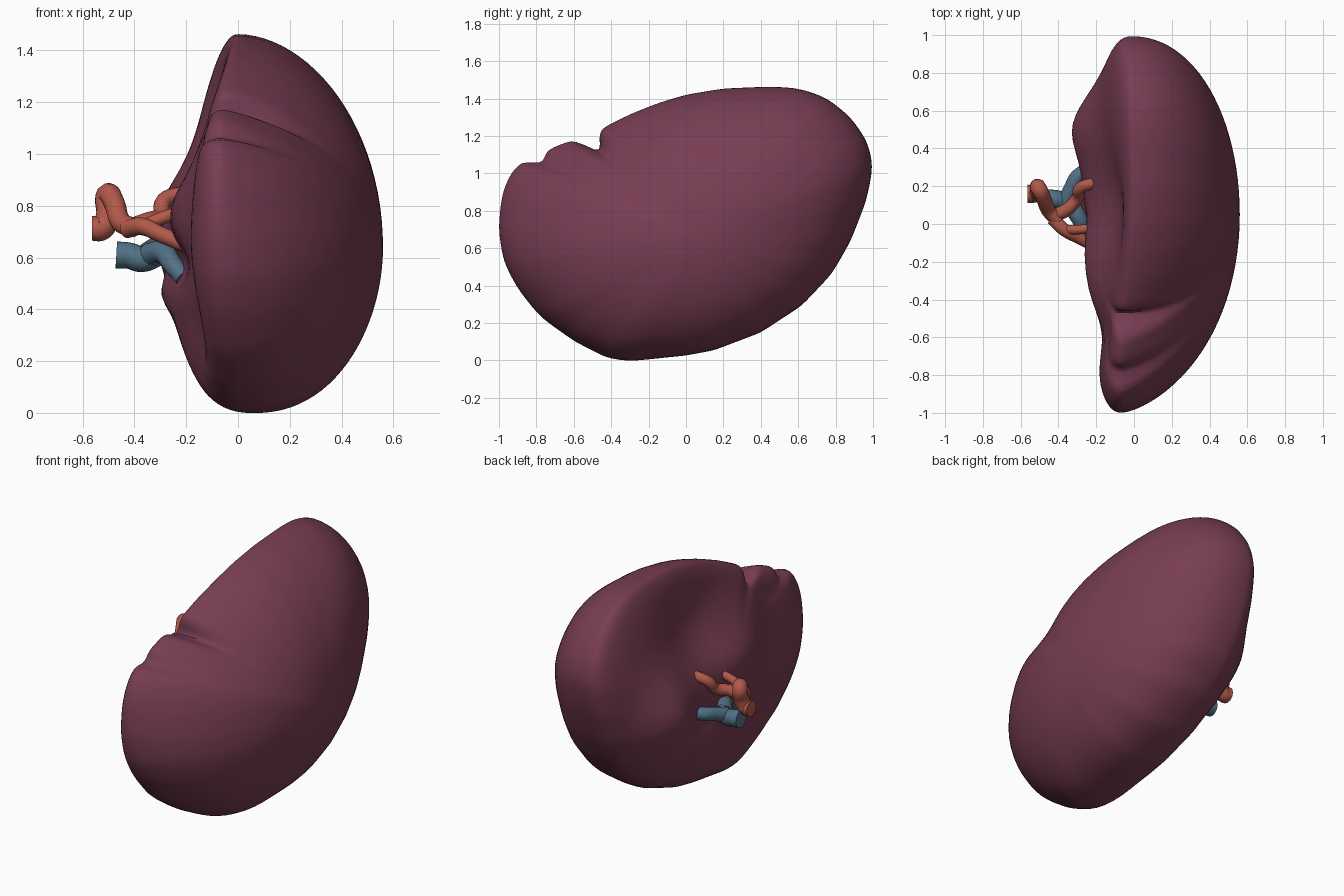
import bpy, bmesh, math

cube = bpy.data.objects.get("Cube")
if cube:
    bpy.data.objects.remove(cube)


def material(name, rgb):
    m = bpy.data.materials.new(name)
    m.use_nodes = True
    m.diffuse_color = (*rgb, 1)
    m.node_tree.nodes["Principled BSDF"].inputs["Base Color"].default_value = (*rgb, 1)
    return m


plum = material("plum", (0.187, 0.047, 0.086))
red = material("artery red", (0.44, 0.10, 0.068))
blue = material("vein blue", (0.085, 0.165, 0.235))


def activate(ob):
    bpy.ops.object.select_all(action='DESELECT')
    ob.select_set(True)
    bpy.context.view_layer.objects.active = ob


def finish(ob, mat):
    ob.data.materials.clear()
    ob.data.materials.append(mat)
    activate(ob)
    bpy.ops.object.shade_smooth_by_angle(angle=math.radians(50))


# Side outline (y, z) of the organ, without its notches
OUTLINE = [(-.44, 1.245), (-.3, 1.315), (-.15, 1.375), (0, 1.42), (.2, 1.453), (.45, 1.463),
           (.6, 1.455), (.75, 1.405), (.88, 1.3), (.97, 1.17), (1, 1.04), (.965, .86),
           (.88, .64), (.78, .465), (.62, .295), (.4, .15), (.15, .055), (0, .027),
           (-.3, -.003), (-.42, .013), (-.6, .105), (-.78, .235), (-.9, .385), (-.975, .53),
           (-1.002, .7), (-.985, .88), (-.94, 1), (-.865, 1.075), (-.73, 1.13), (-.6, 1.18)]
CY, CZ = 0.05, 0.64
STEPS, RINGS = 300, 48


def outline_radii():
    """Cast a ray to the outline for each angle, then soften the corners."""
    radii = []
    n = len(OUTLINE)
    for i in range(STEPS):
        a = 2 * math.pi * i / STEPS
        c, s = math.cos(a), math.sin(a)
        best = 0
        for k in range(n):
            (y0, z0), (y1, z1) = OUTLINE[k], OUTLINE[(k + 1) % n]
            y0, z0, y1, z1 = y0 - CY, z0 - CZ, y1 - CY, z1 - CZ
            d0, d1 = c * z0 - s * y0, c * z1 - s * y1
            if d0 * d1 <= 0 and d0 != d1:
                t = d0 / (d0 - d1)
                best = max(best, c * (y0 + t * (y1 - y0)) + s * (z0 + t * (z1 - z0)))
        radii.append(best)
    for _ in range(8):
        radii = [(radii[i - 1] + 2 * radii[i] + radii[(i + 1) % STEPS]) / 4 for i in range(STEPS)]
    return radii


# Notches on the upper front border: angle, depth, width above and below
NOTCHES = [(137.2, .11, 4.6, 2.4), (153.2, .06, 3.4, 1.6)]


def notch_depth(degrees):
    return sum(d * math.exp(-((degrees - p) / (above if degrees < p else below)) ** 2)
               for p, d, above, below in NOTCHES)


def bump(y, z, cy, cz, sy, sz):
    return math.exp(-((y - cy) / sy) ** 2 - ((z - cz) / sz) ** 2)


def surface_point(i, phi, radii):
    a = 2 * math.pi * i / STEPS
    c, s = math.cos(a), math.sin(a)
    r = math.sin(phi)
    degrees = math.degrees(a)
    reach = r * (radii[i] - notch_depth(degrees) * r ** 6)
    y, z = CY + c * reach, CZ + s * reach
    rim = r * (-.03 + .03 * c - .05 * s + .08 * s * s)
    if phi <= math.pi / 2:
        # Outer dome: flatter at the upper front, fuller below and behind
        power = 1 + .13 * s - .1 * c + .5 * math.exp(-((degrees - 150) / 27) ** 2)
        return rim + (.56 - rim) * max(0, math.cos(phi)) ** power, y, z
    # Inner face: rounded below, hollow slope above
    above = max(0, s) ** 1.5
    edge = max(0, 1 - r * r)
    fall = (1 - above) * edge ** .4 + above * (.3 * edge ** .35 + .7 * (1 - r) ** 1.2)
    x = rim - (.275 + rim) * fall
    # Hollow, front flats, rear bulge, vessel groove and the swellings beside it
    x += min(1, 3 * edge) * (.065 * bump(y, z, .12, 1.09, .34, .2)
                             + .06 * bump(y, z, -.58, .75, .18, .4)
                             + .05 * bump(y, z, -.5, .33, .28, .2)
                             - .09 * bump(y, z, .52, .7, .2, .22)
                             - .04 * bump(y, z, .2, .46, .2, .09)
                             + .07 * bump(y, z, -.18, .58, .28, .1)
                             - .03 * bump(y, z, -.05, .83, .25, .1))
    return x, y, z


# Organ body
def build_body():
    radii = outline_radii()
    bm = bmesh.new()
    outer = bm.verts.new(surface_point(0, 0, radii))
    inner = bm.verts.new(surface_point(0, math.pi, radii))
    rings = [[bm.verts.new(surface_point(i, math.pi * k / RINGS, radii)) for i in range(STEPS)]
             for k in range(1, RINGS)]
    for i in range(STEPS):
        j = (i + 1) % STEPS
        bm.faces.new((outer, rings[0][i], rings[0][j]))
        bm.faces.new((inner, rings[-1][j], rings[-1][i]))
        for lo, hi in zip(rings, rings[1:]):
            bm.faces.new((lo[i], hi[i], hi[j], lo[j]))
    bmesh.ops.recalc_face_normals(bm, faces=bm.faces)
    me = bpy.data.meshes.new("organ_body")
    bm.to_mesh(me)
    bm.free()
    ob = bpy.data.objects.new("organ_body", me)
    bpy.context.collection.objects.link(ob)
    finish(ob, plum)


# Vessels: tapered tubes along smooth paths
def vessel(name, mat, paths):
    cu = bpy.data.curves.new(name, 'CURVE')
    cu.dimensions = '3D'
    cu.bevel_depth = 1
    cu.bevel_resolution = 4
    cu.resolution_u = 6
    cu.use_fill_caps = True
    for start, end, pts in paths:
        sp = cu.splines.new('BEZIER')
        sp.bezier_points.add(len(pts) - 1)
        for k, (bp, co) in enumerate(zip(sp.bezier_points, pts)):
            bp.co = co
            bp.handle_left_type = bp.handle_right_type = 'AUTO'
            bp.radius = start + (end - start) * k / (len(pts) - 1)
    ob = bpy.data.objects.new(name, cu)
    bpy.context.collection.objects.link(ob)
    activate(ob)
    bpy.ops.object.convert(target='MESH')
    finish(bpy.context.view_layer.objects.active, mat)


build_body()
vessel("artery", red, [
    (.048, .038, [(-.563, .16, .713), (-.525, .16, .713), (-.505, .175, .765), (-.505, .19, .842),
                  (-.48, .14, .815), (-.45, .07, .735), (-.4, .02, .715)]),
    (.036, .03, [(-.43, .04, .71), (-.35, .08, .74), (-.3, .14, .76), (-.285, .19, .82), (-.2, .22, .85)]),
    (.036, .03, [(-.43, .03, .71), (-.37, -.03, .72), (-.3, -.07, .69), (-.18, -.13, .64)]),
    (.026, .024, [(-.36, -.03, .72), (-.3, -.03, .75), (-.2, -.02, .78)])])
vessel("vein", blue, [
    (.052, .048, [(-.47, .13, .61), (-.42, .13, .607), (-.37, .12, .593), (-.31, .11, .615)]),
    (.048, .034, [(-.34, .11, .61), (-.29, .03, .62), (-.25, -.05, .57), (-.21, -.09, .52)]),
    (.044, .036, [(-.36, .12, .605), (-.33, .19, .63), (-.3, .25, .645), (-.2, .31, .65)])])
